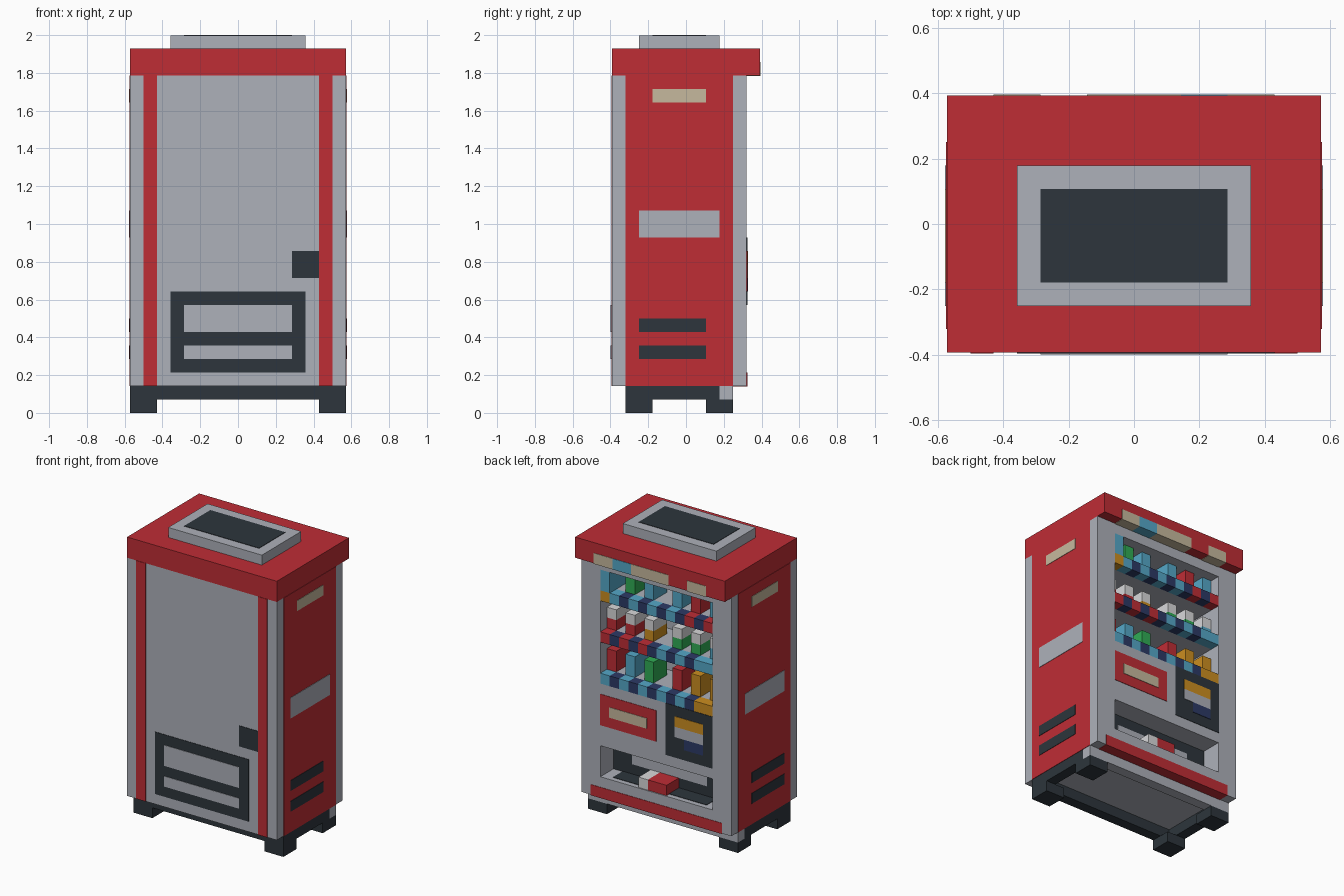
import bpy
import bmesh
from mathutils import Matrix, Vector

UNIT = 1 / 14          # one block of the grid
LIFT = 0.04            # how far a painted plate stands proud, in blocks

cube = bpy.data.objects.get("Cube")
if cube:
    bpy.data.objects.remove(cube, do_unlink=True)


def linear(value):
    value /= 255
    return value / 12.92 if value <= 0.04045 else ((value + 0.055) / 1.055) ** 2.4


def make_material(name, hex_code):
    color = [linear(c) for c in bytes.fromhex(hex_code)] + [1.0]
    mat = bpy.data.materials.new(name)
    mat.use_nodes = True
    mat.diffuse_color = color
    shader = mat.node_tree.nodes["Principled BSDF"]
    shader.inputs["Base Color"].default_value = color
    shader.inputs["Roughness"].default_value = 0.8
    return mat


palette = {
    "grey": "AEB1BA", "red": "BF2D35", "dark": "2D353C",
    "cream": "C6B99D", "orange": "CC8E20", "sky": "55A8C8",
    "navy": "2C3A66", "green": "30AC55", "white": "D8D8DA",
}
materials = {name: make_material(name, code) for name, code in palette.items()}


def build(name, color, *boxes):
    """One object from boxes given as (x range, y range, z range) in blocks."""
    bm = bmesh.new()
    for ranges in boxes:
        low = Vector([min(r) for r in ranges])
        high = Vector([max(r) for r in ranges])
        matrix = Matrix.Translation((low + high) / 2 * UNIT)
        matrix = matrix @ Matrix.Diagonal((high - low) * UNIT).to_4x4()
        bmesh.ops.create_cube(bm, size=1, matrix=matrix)
    mesh = bpy.data.meshes.new(name)
    bm.to_mesh(mesh)
    bm.free()
    mesh.materials.append(materials[color])
    obj = bpy.data.objects.new(name, mesh)
    bpy.context.collection.objects.link(obj)
    return obj


def plate(name, color, face, across, height, layer=1):
    """A thin painted plate on one face of the cabinet."""
    out = LIFT * layer
    if face == "rear":
        build(name, color, (across, (REAR - out, REAR), height))
    elif face == "door":
        build(name, color, (across, (DOOR, DOOR + out), height))
    else:
        sign = 1 if face == "left" else -1
        build(name, color, ((sign * SIDE, sign * (SIDE + out)), across, height))


def columns(start, end):
    """Range of x counted from the left edge of the door."""
    return SIDE - end, SIDE - start


SIDE, REAR, DOOR = 8, -5.5, 4.5
FLOOR, ROOF = 2, 25
INNER = 0.5            # back wall of the display
full = (-SIDE, SIDE)
tall = (FLOOR, ROOF)
depth = (INNER, DOOR)
window = (-6, 6)

# Cabinet shell with openings for the display and the collection tray
build("cabinet", "grey",
      (full, (REAR, INNER), tall),
      ((6, SIDE), depth, tall),
      ((-SIDE, -6), depth, tall),
      (window, depth, (24, ROOF)),
      (window, depth, (7, 13)),
      (window, depth, (FLOOR, 4)))

# Roof and its raised hatch
build("roof_cap", "red", (full, (REAR, -REAR), (ROOF, 27)))
build("roof_box", "grey", ((-5, 5), (-3.5, 2.5), (27, 28 - LIFT)))
build("roof_hatch", "dark", ((-4, 4), (-2.5, 1.5), (27, 28)))

# Sign blocks along the cap
for start, end, color in ((2, 4, "cream"), (4, 6, "sky"), (6, 10, "cream"), (12, 14, "cream")):
    build("sign_block", color, (columns(start, end), (DOOR, -REAR + LIFT), (ROOF - LIFT, 26)))

# Base frame, front kick panel and feet
build("base_frame", "dark",
      (full, (-4.5, -3.5), (1, FLOOR)),
      ((7, SIDE), (-3.5, 2.5), (1, FLOOR)),
      ((-SIDE, -7), (-3.5, 2.5), (1, FLOOR)))
build("kick_panel", "grey", (full, (2.5, 3.5), (1, FLOOR)))
for across in ((6, SIDE), (-SIDE, -6)):
    for along in ((-4.5, -2.5), (1.5, 3.5)):
        build("foot", "dark", (across, along, (0, 1)))
build("door_bumper", "red", ((-7, 7), (3.5, DOOR + LIFT), (FLOOR - LIFT, 3)))

# Side panels with their label, band and vents
for face in ("left", "right"):
    plate("side_panel", "red", face, (-4.5, 3.5), tall)
    plate("side_label", "cream", face, (-2.5, 1.5), (23, 24), layer=2)
    plate("side_band", "grey", face, (-3.5, 2.5), (13, 15), layer=2)
    for bottom in (4, 6):
        plate("side_vent", "dark", face, (-3.5, 1.5), (bottom, bottom + 1), layer=2)

# Rear stripes, service grille and latch
for across in ((6, 7), (-7, -6)):
    plate("rear_stripe", "red", "rear", across, tall)
plate("rear_grille", "dark", "rear", (-5, 5), (3, 9))
plate("grille_upper_panel", "grey", "rear", (-4, 4), (6, 8), layer=2)
plate("grille_lower_panel", "grey", "rear", (-4, 4), (4, 5), layer=2)
plate("rear_latch", "dark", "rear", (4, 6), (10, 12))

# Door controls
plate("notice_panel", "red", "door", columns(2, 8), (9, 12))
plate("notice_label", "cream", "door", columns(3, 7), (10, 11), layer=2)
plate("payment_panel", "dark", "door", columns(9, 14), (8, 13))
plate("payment_screen", "orange", "door", columns(10, 13), (11, 12), layer=2)
plate("payment_keys", "grey", "door", columns(10, 13), (10, 11), layer=2)
plate("coin_return", "navy", "door", columns(11, 13), (9, 10), layer=2)

# Collection tray with a flap and a dropped drink
build("tray_back", "dark", (window, (INNER, 2.5), (4, 7)))
build("tray_floor", "dark", ((-5, 5), (2.5, 4), (4, 4 + LIFT)))
build("tray_flap", "grey", ((-4, 4), (2.5, 2.5 + LIFT), (5, 6)))
build("dropped_drink", "red", (columns(7, 9), (2.5, 4.4), (4, 5)))
build("dropped_drink_cap", "white", (columns(6, 7), (2.5, 4.4), (4, 5)))

# Shelves: tag colours from left to right, then drinks on every stand
letters = {"o": "orange", "s": "sky", "n": "navy", "r": "red", "g": "green"}
stands = (2, 4, 6, 9, 11, 13)
shelves = (
    (13, "snsnsnsnsnoo", "rsgroo", False),
    (17, "rnrnrnsnsnss", "rroggs", True),
    (21, "osnsnsnsnrnr", "sgssrs", False),
)
for level, tags, drinks, capped in shelves:
    build("shelf", "grey", (window, (INNER, 3.5), (level, level + 1)))
    for i, letter in enumerate(tags):
        build("price_tag", letters[letter],
              (columns(i + 2, i + 3), (3.5, DOOR), (level, level + 1)))
    for stand, letter in zip(stands, drinks):
        across, along = columns(stand, stand + 1), (1.5, 3.5)
        middle, top = level + 2, level + 3
        if capped:
            build("drink", letters[letter], (across, along, (level + 1, middle)))
            build("drink_cap", "white", (across, along, (middle, top)))
        else:
            build("drink", letters[letter], (across, along, (level + 1, top)))
build("display_poster", "sky", (columns(2, 3), (3.5, DOOR), (22, 24)))
